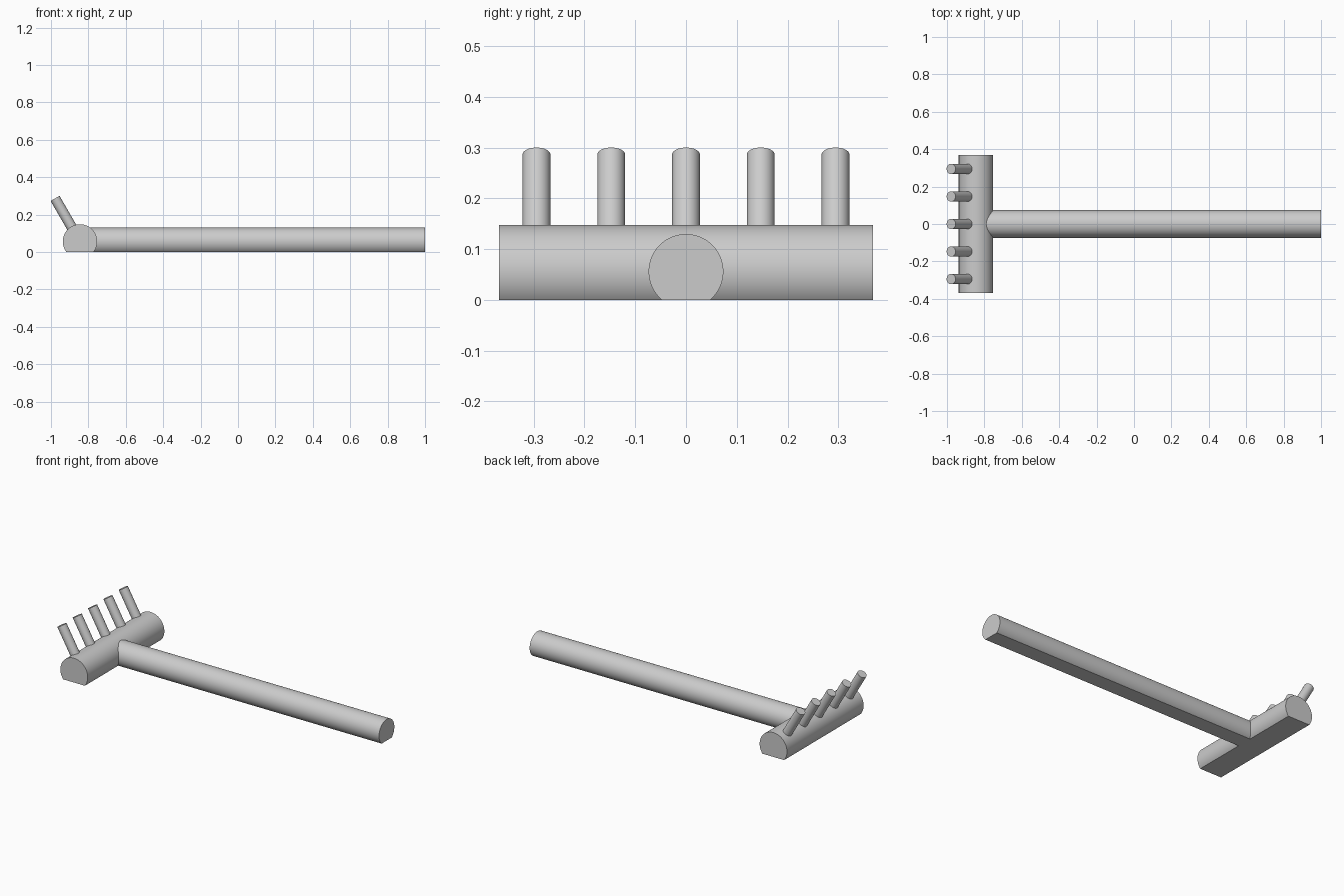
import bpy, bmesh, math
from mathutils import Matrix, Vector

cube = bpy.data.objects.get("Cube")
if cube:
    bpy.data.objects.remove(cube, do_unlink=True)

AXIS_Z = 0.056                 # height of the bar axes above the flat base
HEAD_X, HEAD_R, HEAD_HALF = -0.845, 0.092, 0.368
HANDLE_R = 0.0737
TINE_R, TINE_LEN, TINE_GAP = 0.0275, 0.266, 0.1473

grey = bpy.data.materials.new("plain grey")
grey.use_nodes = True
colour = (0.6, 0.6, 0.6, 1)
grey.diffuse_color = colour
grey.node_tree.nodes["Principled BSDF"].inputs["Base Color"].default_value = colour


def round_bar(name, start, end, radius, sides=64):
    """Capped cylinder between two points, trimmed flat at ground level."""
    start, end = Vector(start), Vector(end)
    axis = end - start
    place = Matrix.Translation((start + end) / 2) @ axis.to_track_quat("Z", "Y").to_matrix().to_4x4()
    bm = bmesh.new()
    bmesh.ops.create_cone(bm, cap_ends=True, segments=sides, radius1=radius,
                          radius2=radius, depth=axis.length, matrix=place)
    cut = bmesh.ops.bisect_plane(bm, geom=bm.verts[:] + bm.edges[:] + bm.faces[:],
                                 plane_co=(0, 0, 0), plane_no=(0, 0, 1), clear_inner=True)
    rim = [e for e in cut["geom_cut"] if isinstance(e, bmesh.types.BMEdge)]
    if rim:
        bmesh.ops.holes_fill(bm, edges=[e for e in bm.edges if e.is_boundary])
    bmesh.ops.recalc_face_normals(bm, faces=bm.faces)
    mesh = bpy.data.meshes.new(name)
    bm.to_mesh(mesh)
    bm.free()
    mesh.materials.append(grey)
    obj = bpy.data.objects.new(name, mesh)
    bpy.context.collection.objects.link(obj)
    bpy.ops.object.select_all(action="DESELECT")
    obj.select_set(True)
    bpy.context.view_layer.objects.active = obj
    bpy.ops.object.shade_smooth_by_angle(angle=math.radians(30))
    return obj


# Crossbar and handle, both flat underneath
round_bar("head_bar", (HEAD_X, -HEAD_HALF, AXIS_Z), (HEAD_X, HEAD_HALF, AXIS_Z), HEAD_R)
round_bar("handle", (HEAD_X + 0.05, 0, AXIS_Z), (1, 0, AXIS_Z), HANDLE_R)

# Row of tines leaning back from the crossbar axis
lean = Vector((-math.sin(math.radians(30)), 0, math.cos(math.radians(30))))
for i in range(-2, 3):
    root = Vector((HEAD_X, i * TINE_GAP, AXIS_Z))
    round_bar(f"tine_{i + 3}", root + lean * 0.05, root + lean * TINE_LEN, TINE_R, 32)
